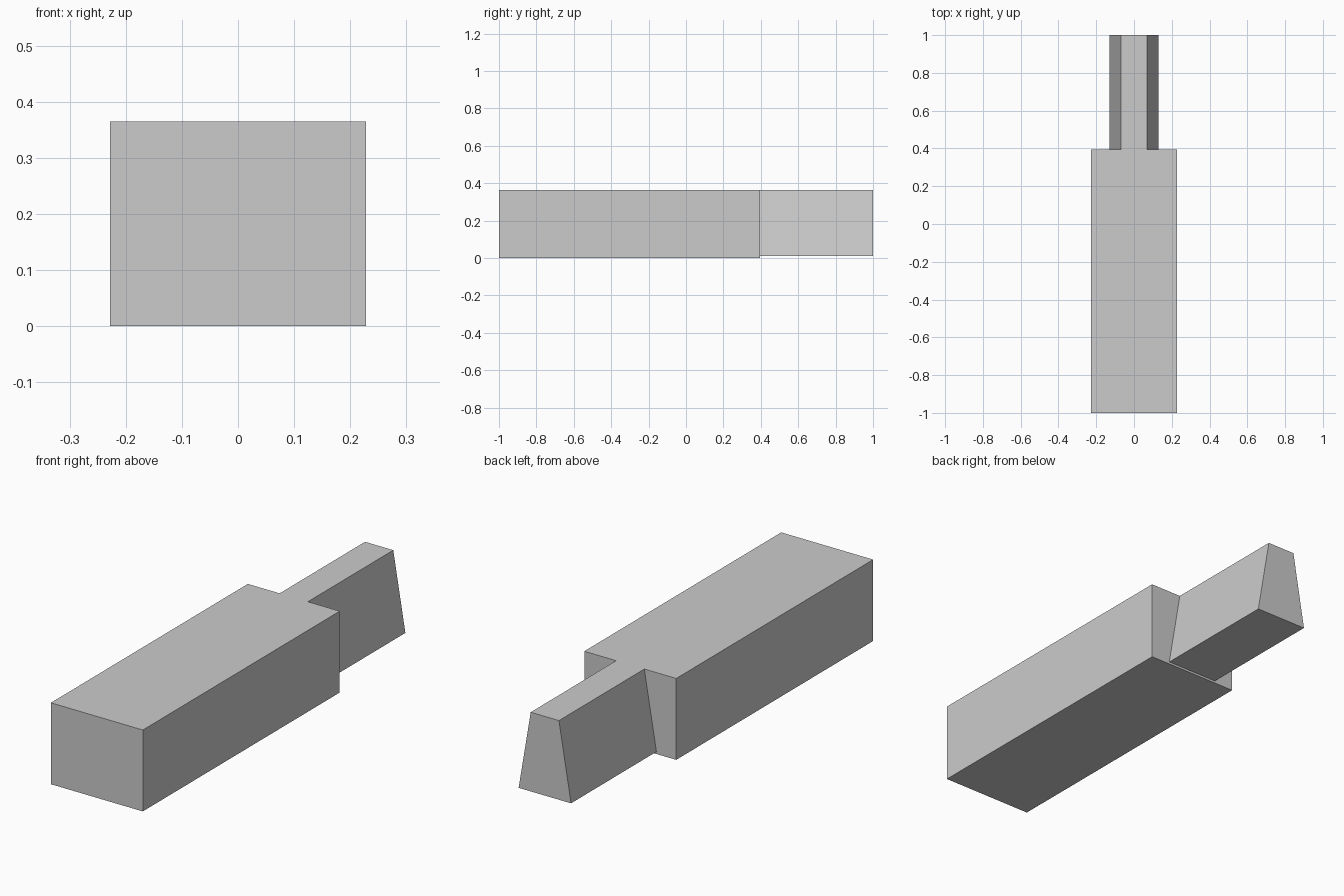
import bpy
import bmesh

cube = bpy.data.objects.get("Cube")
if cube:
    bpy.data.objects.remove(cube, do_unlink=True)

# Plain grey material
grey = bpy.data.materials.new("light_grey")
grey.use_nodes = True
colour = (0.6, 0.6, 0.6, 1)
grey.diffuse_color = colour
grey.node_tree.nodes["Principled BSDF"].inputs["Base Color"].default_value = colour

TOP = 0.365
SHOULDER = 0.395


def tapered_bar(name, bottom_half, top_half, low, high, front, back):
    """Extrude a symmetrical four-sided profile along y."""
    profile = [(-bottom_half, low), (bottom_half, low), (top_half, high), (-top_half, high)]
    bm = bmesh.new()
    face = bm.faces.new([bm.verts.new((x, front, z)) for x, z in profile])
    new = bmesh.ops.extrude_face_region(bm, geom=[face])["geom"]
    verts = [v for v in new if isinstance(v, bmesh.types.BMVert)]
    bmesh.ops.translate(bm, verts=verts, vec=(0, back - front, 0))
    bmesh.ops.recalc_face_normals(bm, faces=bm.faces)
    mesh = bpy.data.meshes.new(name)
    bm.to_mesh(mesh)
    bm.free()
    mesh.materials.append(grey)
    obj = bpy.data.objects.new(name, mesh)
    bpy.context.collection.objects.link(obj)
    return obj


# Wide rectangular block
tapered_bar("main_block", 0.228, 0.228, 0, TOP, -1, SHOULDER)

# Narrow tongue, wider at its base, raised slightly off the ground
tapered_bar("tapered_tongue", 0.13, 0.07, 0.01, TOP, SHOULDER, 1)
